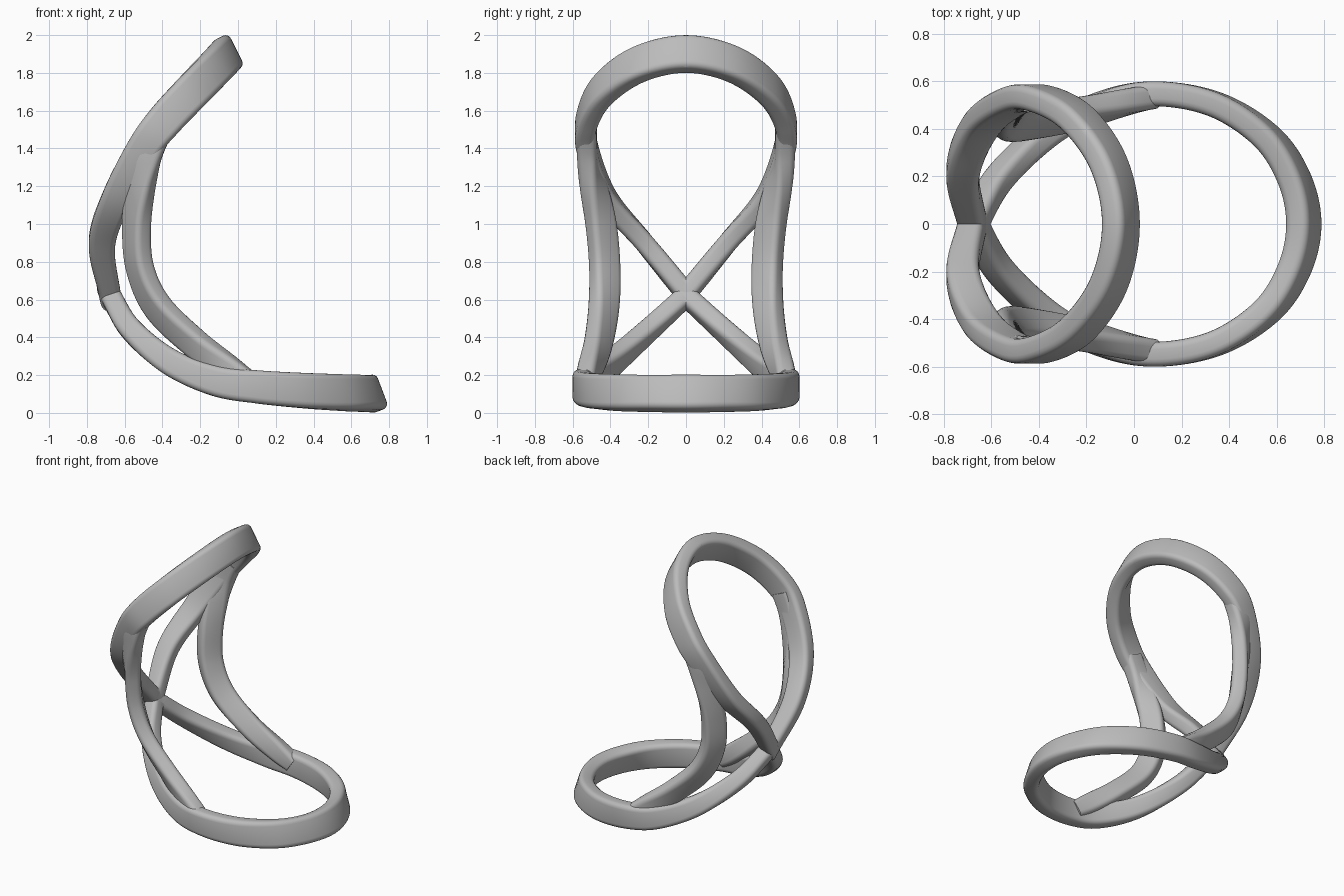
import bpy, bmesh, math
from mathutils import Vector

if "Cube" in bpy.data.objects:
    bpy.data.objects.remove(bpy.data.objects["Cube"], do_unlink=True)

grey = bpy.data.materials.new("plain_grey")
grey.use_nodes = True
grey.diffuse_color = (0.5, 0.5, 0.5, 1)
grey.node_tree.nodes["Principled BSDF"].inputs["Base Color"].default_value = (0.5, 0.5, 0.5, 1)

THICK = 0.105
RADIUS = 0.032
STEPS = 10


def rounded_section(width):
    """Rounded rectangle outline: width along the long axis, THICK across."""
    pts = []
    for quarter, (sx, sy) in enumerate([(1, 1), (-1, 1), (-1, -1), (1, -1)]):
        cx, cy = sx * (width / 2 - RADIUS), sy * (THICK / 2 - RADIUS)
        for k in range(5):
            a = math.pi / 2 * (quarter + k / 4)
            pts.append((cx + RADIUS * math.cos(a), cy + RADIUS * math.sin(a)))
    return pts


def spline(keys):
    """Smooth curve through keys of (position, long axis, width)."""
    vals = [(Vector(p), Vector(u).normalized(), Vector((w, 0, 0))) for p, u, w in keys]
    out = []
    for i in range(len(vals) - 1):
        quad = [vals[max(0, i - 1)], vals[i], vals[i + 1], vals[min(len(vals) - 1, i + 2)]]
        for s in range(STEPS + (i == len(vals) - 2)):
            t = s / STEPS
            out.append([b + (c - a) * t / 2 + (a * 2 - b * 5 + c * 4 - d) * t * t / 2
                        + (b * 3 - a - c * 3 + d) * t ** 3 / 2 for a, b, c, d in zip(*quad)])
    return out


def sweep(name, keys, crossing_to_tip):
    """Sweep the section along the right-hand path, then mirror it across y."""
    if crossing_to_tip:
        (p0, u0, w0), (p1, _, _) = keys[0], keys[1]
        before = (tuple(2 * a - b for a, b in zip(p0, p1)), u0, w0)
        p, u, w = keys[-2]
        keys = [before] + keys + [((p[0], -p[1], p[2]), u, w)]
    samples = spline(keys)
    bm = bmesh.new()
    rings = []
    for i, (pos, axis, width) in enumerate(samples):
        tangent = (samples[min(i + 1, len(samples) - 1)][0] - samples[max(i - 1, 0)][0]).normalized()
        long_axis = (axis - tangent * axis.dot(tangent)).normalized()
        side = tangent.cross(long_axis)
        rings.append([bm.verts.new(pos + long_axis * a + side * b)
                      for a, b in rounded_section(width.x)])
    for r0, r1 in zip(rings, rings[1:]):
        for j in range(len(r0)):
            k = (j + 1) % len(r0)
            bm.faces.new((r0[j], r0[k], r1[k], r1[j]))
    bm.faces.new(rings[0][::-1])
    bm.faces.new(rings[-1])
    if crossing_to_tip:
        bmesh.ops.bisect_plane(bm, geom=bm.verts[:] + bm.edges[:] + bm.faces[:], dist=1e-5,
                               plane_co=(0, 0, 0), plane_no=(0, 1, 0), clear_inner=True)
    bmesh.ops.recalc_face_normals(bm, faces=bm.faces[:])
    mesh = bpy.data.meshes.new(name)
    bm.to_mesh(mesh)
    bm.free()
    mesh.materials.append(grey)
    obj = bpy.data.objects.new(name, mesh)
    bpy.context.collection.objects.link(obj)
    bpy.ops.object.select_all(action='DESELECT')
    obj.select_set(True)
    bpy.context.view_layer.objects.active = obj
    mirror = obj.modifiers.new("mirror", 'MIRROR')
    mirror.use_axis = (False, True, False)
    bpy.ops.object.modifier_apply(modifier=mirror.name)
    bpy.ops.object.shade_smooth_by_angle(angle=math.radians(35))
    return obj


# Backrest loop: rises from the rear crossing to the top
sweep("backrest_loop", [
    ((-0.68, 0, 0.63), (1, 0, 0.3), 0.115),
    ((-0.72, 0.22, 0.9), (1, 0, 0), 0.14),
    ((-0.64, 0.42, 1.14), (0.95, 0, -0.3), 0.16),
    ((-0.5, 0.522, 1.4), (0.8, 0, -0.6), 0.175),
    ((-0.385, 0.525, 1.55), (0.72, 0, -0.7), 0.19),
    ((-0.235, 0.44, 1.71), (0.6, 0, -0.8), 0.195),
    ((-0.105, 0.25, 1.845), (0.5, 0, -0.87), 0.195),
    ((-0.055, 0, 1.9), (0.45, 0, -0.9), 0.195),
], True)

# Seat loop: drops from the rear crossing to the front of the base
sweep("seat_loop", [
    ((-0.675, 0, 0.62), (-1, 0, -0.35), 0.11),
    ((-0.565, 0.195, 0.44), (-0.85, 0, -0.55), 0.12),
    ((-0.36, 0.385, 0.27), (-0.5, 0, -0.85), 0.14),
    ((-0.12, 0.51, 0.17), (-0.2, 0, -1), 0.16),
    ((0.1, 0.548, 0.138), (0, 0, -1), 0.175),
    ((0.35, 0.5, 0.118), (0.15, 0, -1), 0.185),
    ((0.56, 0.365, 0.107), (0.27, 0, -0.95), 0.19),
    ((0.675, 0.19, 0.103), (0.33, 0, -0.93), 0.19),
    ((0.715, 0, 0.102), (0.35, 0, -0.93), 0.195),
], True)

# Curved side struts joining the two loops
sweep("side_struts", [
    ((-0.415, 0.525, 1.5), (0.8, 0, -0.6), 0.14),
    ((-0.475, 0.52, 1.36), (0.85, 0.1, -0.4), 0.14),
    ((-0.515, 0.49, 1.2), (0.75, 0.5, -0.2), 0.15),
    ((-0.537, 0.45, 1.0), (0.6, 0.8, 0), 0.16),
    ((-0.52, 0.43, 0.77), (0.56, 0.83, 0), 0.16),
    ((-0.425, 0.435, 0.56), (0.5, 0.7, 0.4), 0.16),
    ((-0.225, 0.465, 0.365), (0.4, 0.5, 0.6), 0.15),
    ((-0.04, 0.51, 0.225), (0.3, 0.2, 0.9), 0.14),
    ((0.07, 0.535, 0.15), (0.2, 0, 1), 0.12),
], False)
